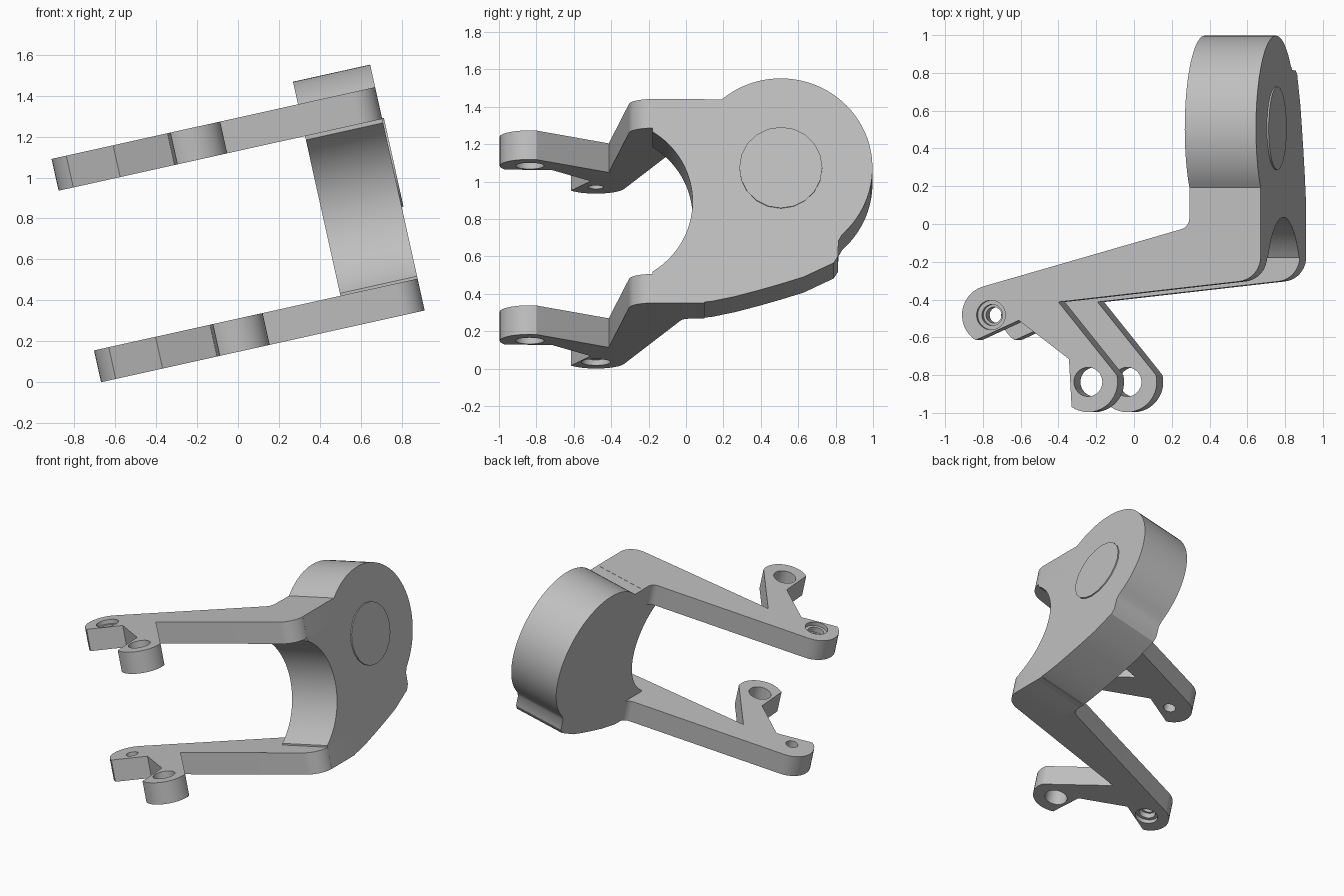
import bpy, bmesh, math
from mathutils import Matrix, Vector

cube = bpy.data.objects.get("Cube")
if cube:
    bpy.data.objects.remove(cube, do_unlink=True)

TILT = Matrix.Rotation(math.radians(-12.5), 4, 'Y')
FLAT = Matrix.Identity(4)                                  # outline in x, y; depth along z
SIDE = Matrix(((0, 0, 1, 0), (1, 0, 0, 0), (0, 1, 0, 0), (0, 0, 0, 1)))  # outline in y, z; depth along x

grey = bpy.data.materials.new("light grey")
grey.use_nodes = True
grey.diffuse_color = (0.52, 0.52, 0.52, 1)
bsdf = next(n for n in grey.node_tree.nodes if n.type == 'BSDF_PRINCIPLED')
bsdf.inputs["Base Color"].default_value = (0.52, 0.52, 0.52, 1)


def arc(centre, radius, start, end, steps):
    """Points along an arc, angles in degrees."""
    angles = [math.radians(start + (end - start) * i / steps) for i in range(steps + 1)]
    return [(centre[0] + radius * math.cos(a), centre[1] + radius * math.sin(a)) for a in angles]


def circle(centre, radius, sides):
    return arc(centre, radius, 0, 360, sides)[:-1]


def prism(name, outline, low, high, frame):
    """Extrude a closed outline between two depths, then tilt it into place."""
    bm = bmesh.new()
    face = bm.faces.new([bm.verts.new((a, b, low)) for a, b in outline])
    result = bmesh.ops.extrude_face_region(bm, geom=[face])
    top = [v for v in result["geom"] if isinstance(v, bmesh.types.BMVert)]
    bmesh.ops.translate(bm, verts=top, vec=Vector((0, 0, high - low)))
    bmesh.ops.recalc_face_normals(bm, faces=bm.faces)
    bm.transform(TILT @ frame)
    mesh = bpy.data.meshes.new(name)
    bm.to_mesh(mesh)
    bm.free()
    mesh.materials.append(grey)
    obj = bpy.data.objects.new(name, mesh)
    bpy.context.collection.objects.link(obj)
    return obj


def select(obj):
    bpy.ops.object.select_all(action='DESELECT')
    obj.select_set(True)
    bpy.context.view_layer.objects.active = obj


def drill(obj, centre, radius, low, high):
    """Cut a round hole through or into a plate."""
    cutter = prism("hole_cutter", circle(centre, radius, 32), low, high, FLAT)
    cutter.hide_render = True
    mod = obj.modifiers.new("hole", 'BOOLEAN')
    mod.operation = 'DIFFERENCE'
    mod.solver = 'EXACT'
    mod.object = cutter
    select(obj)
    bpy.ops.object.modifier_apply(modifier=mod.name)
    bpy.data.objects.remove(cutter, do_unlink=True)


# Round housing with its curved throat and lower foot
hub = (0.507, 0.885)
housing_outline = [(-0.18, 1.262)]
housing_outline += arc(hub, 0.49, 130, -42, 44)
housing_outline += [(0.835, 0.52), (0.815, 0.485), (0.812, 0.40), (0.79, 0.365),
                    (0.63, 0.288), (0.51, 0.25), (0.39, 0.215), (0.26, 0.18),
                    (0.14, 0.155), (0.05, 0.145), (-0.18, 0.145)]
housing_outline += arc((-0.415, 0.70), 0.45, -58.5, 58.5, 28)
housing = prism("housing", housing_outline, 0.58, 0.966, SIDE)

# Raised round cap on the outer face
cap = prism("bearing_cap", circle(hub, 0.222, 20), 0.90, 0.975, SIDE)

# Two matching forked arms
tip, fork = (-0.496, -0.482), (0.031, -0.836)
arm_outline = arc(tip, 0.157, 106, 238, 14)
arm_outline += [(-0.345, -0.51), (-0.073, -0.715)]
arm_outline += arc(fork, 0.16, 236, 373, 16)
arm_outline += [(-0.13, -0.413)]
arm_outline += arc((0.836, -0.175), 0.13, -84, 0, 10)
arm_outline += [(0.966, 0.1), (0.58, 0.1)]
arm_outline += arc((0.52, 0.03), 0.06, 0, -72, 6)

arms = []
for name, low, outward in (("upper_arm", 1.103, 1), ("lower_arm", 0.145, -1)):
    high = low + 0.159
    arm = prism(name, arm_outline, low, high, FLAT)
    drill(arm, fork, 0.077, low - 0.1, high + 0.1)
    drill(arm, tip, 0.042, low - 0.1, high + 0.1)
    # stepped counterbore on the outward face
    outer = high if outward > 0 else low
    for radius, depth in ((0.078, 0.03), (0.056, 0.07)):
        ends = sorted((outer + outward * 0.1, outer - outward * depth))
        drill(arm, tip, radius, ends[0], ends[1])
    arms.append(arm)

# Smooth the curved sides, keep the edges sharp
for obj in [housing, cap] + arms:
    select(obj)
    bpy.ops.object.shade_smooth_by_angle(angle=math.radians(28))
